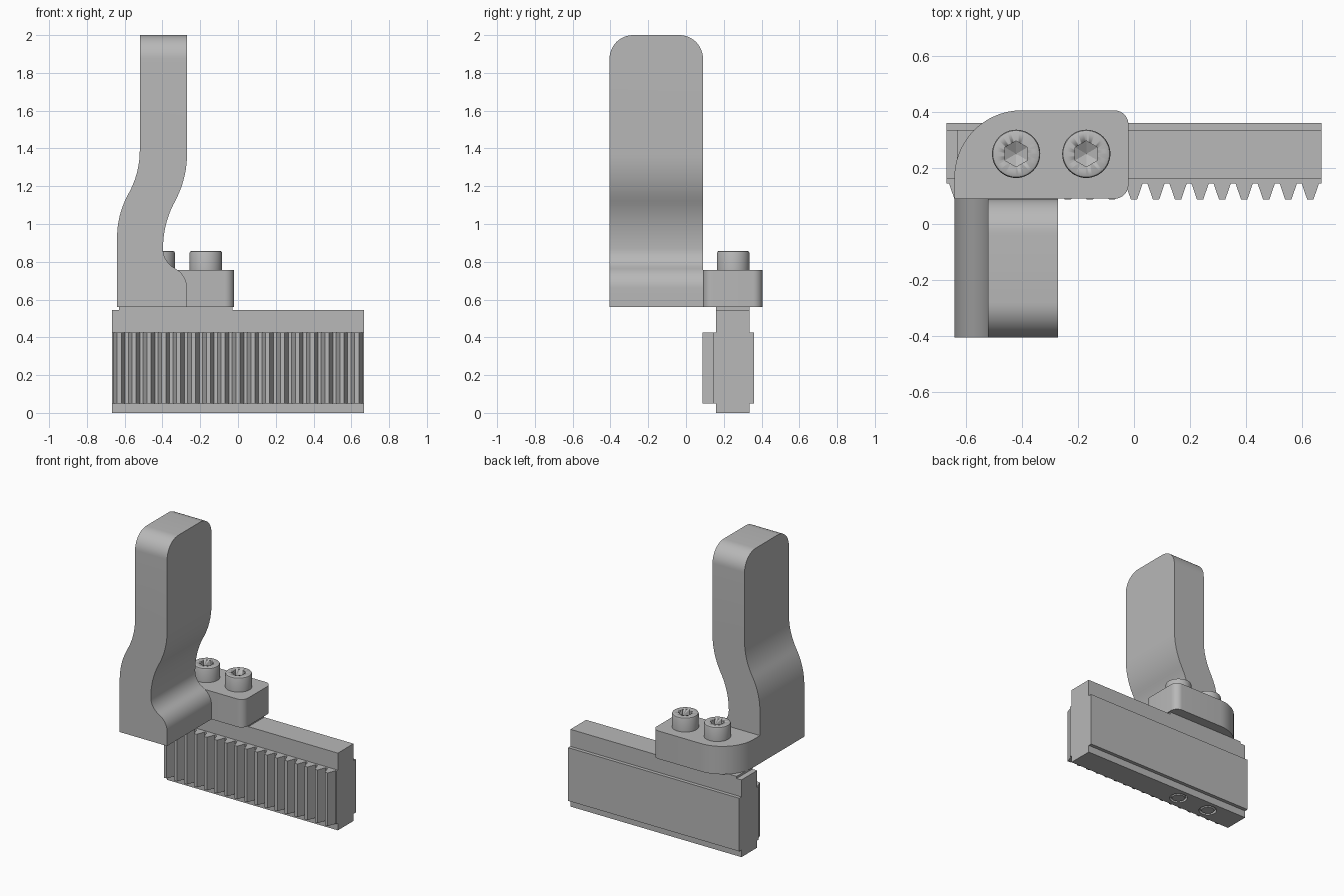
import bpy, bmesh, math
from mathutils import Vector

cube = bpy.data.objects.get("Cube")
if cube:
    bpy.data.objects.remove(cube, do_unlink=True)

steel = bpy.data.materials.new("grey_steel")
steel.use_nodes = True
GREY = (0.48, 0.48, 0.48, 1)
steel.diffuse_color = GREY
steel.node_tree.nodes["Principled BSDF"].inputs["Base Color"].default_value = GREY


def finish(name, bm, smooth=True):
    bmesh.ops.recalc_face_normals(bm, faces=bm.faces)
    mesh = bpy.data.meshes.new(name)
    bm.to_mesh(mesh)
    bm.free()
    mesh.materials.append(steel)
    ob = bpy.data.objects.new(name, mesh)
    bpy.context.collection.objects.link(ob)
    bpy.ops.object.select_all(action='DESELECT')
    ob.select_set(True)
    bpy.context.view_layer.objects.active = ob
    if smooth:
        bpy.ops.object.shade_smooth_by_angle(angle=math.radians(30))
    return ob


def prism(points, offset, depth):
    """Extrude a closed 3D outline along a depth vector."""
    bm = bmesh.new()
    face = bm.faces.new([bm.verts.new(Vector(p) + Vector(offset)) for p in points])
    geom = bmesh.ops.extrude_face_region(bm, geom=[face])["geom"]
    verts = [g for g in geom if isinstance(g, bmesh.types.BMVert)]
    bmesh.ops.translate(bm, verts=verts, vec=depth)
    return bm


def box(name, x, y, z):
    outline = [(x[0], y[0], 0), (x[1], y[0], 0), (x[1], y[1], 0), (x[0], y[1], 0)]
    return finish(name, prism(outline, (0, 0, z[0]), (0, 0, z[1] - z[0])), False)


def lathe(name, profile, x, y, sides=48):
    """Revolve a radius/height profile about a vertical axis, closing both ends."""
    bm = bmesh.new()
    rings = []
    for r, z in profile:
        if r == 0:
            rings.append([bm.verts.new((x, y, z))] * sides)
        else:
            turn = [math.pi / 2 + math.tau * i / sides for i in range(sides)]
            rings.append([bm.verts.new((x + r * math.cos(a), y + r * math.sin(a), z)) for a in turn])
    for low, high in zip(rings, rings[1:]):
        for i in range(sides):
            j = (i + 1) % sides
            bm.faces.new(list(dict.fromkeys((low[i], low[j], high[j], high[i]))))
    return finish(name, bm)


def cut(ob, cutter):
    cutter.hide_render = True
    mod = ob.modifiers.new("cut", 'BOOLEAN')
    mod.operation = 'DIFFERENCE'
    mod.solver = 'EXACT'
    mod.object = cutter
    bpy.ops.object.select_all(action='DESELECT')
    bpy.context.view_layer.objects.active = ob
    ob.select_set(True)
    # Keep the cut ahead of any smoothing modifier
    bpy.ops.object.modifier_move_to_index(modifier=mod.name, index=0)
    bpy.ops.object.modifier_apply(modifier=mod.name)
    bpy.data.objects.remove(cutter, do_unlink=True)


def arc(cx, cy, r, start, end, steps=10):
    angles = [math.radians(start + (end - start) * i / steps) for i in range(steps + 1)]
    return [(cx + r * math.cos(a), cy + r * math.sin(a), 0) for a in angles]


def s_curve(x0, z0, x1, z1, steps=12):
    """Two equal tangent arcs joining two vertical lines."""
    dx, dz = x1 - x0, z1 - z0
    r = (dx * dx + dz * dz) / (4 * abs(dx))
    side = math.copysign(1, dx)
    pts = []
    for i in range(2 * steps + 1):
        h = dz * i / (2 * steps)
        near = min(abs(h), abs(dz - h))
        bulge = side * (r - math.sqrt(r * r - near * near))
        pts.append((x0 + bulge if i <= steps else x1 - bulge, 0, z0 + h))
    return pts


# Toothed rack: a wide toothed middle between two narrower rails
PITCH = math.pi * 0.025
HALF = PITCH * 8.5
ROOT, TIP, BACK = 0.145, 0.087, 0.36
outline = [(-HALF, BACK, 0), (-HALF, ROOT, 0)]
for k in range(-8, 9):
    c = k * PITCH
    outline += [(c - 0.031, ROOT, 0), (c - 0.011, TIP, 0), (c + 0.011, TIP, 0), (c + 0.031, ROOT, 0)]
outline += [(HALF, ROOT, 0), (HALF, BACK, 0)]
finish("rack_teeth", prism(outline, (0, 0, 0.05), (0, 0, 0.375)), False)
RAIL_Y = (0.16, 0.335)
box("rack_top_rail", (-HALF, HALF), RAIL_Y, (0.425, 0.545))
bottom_rail = box("rack_bottom_rail", (-HALF, HALF), RAIL_Y, (0, 0.05))
box("clamp_pad", (-0.63, -0.03), RAIL_Y, (0.545, 0.56))

# Clamp block with one large and two small rounded corners
outline = [(-0.64, 0.09, 0)]
outline += arc(-0.07, 0.14, 0.05, -90, 0)
outline += arc(-0.07, 0.355, 0.05, 0, 90)
outline += arc(-0.4, 0.165, 0.24, 90, 180, 24)
finish("clamp_block", prism(outline, (0, 0, 0.56), (0, 0, 0.197)))

# Offset handle with rounded top corners
outline = [(-0.64, 0, 0.56)]
outline += s_curve(-0.64, 0.93, -0.52, 1.39)
outline += [(-0.52, 0, 2), (-0.27, 0, 2)]
outline += s_curve(-0.27, 1.37, -0.397, 0.87)
outline += s_curve(-0.397, 0.87, -0.27, 0.66)[1:]
outline += [(-0.27, 0, 0.56)]
bm = prism(outline, (0, -0.405, 0), (0, 0.495, 0))
top_edges = [e for e in bm.edges
             if all(v.co.z > 1.99 for v in e.verts)
             and abs(e.verts[0].co.y - e.verts[1].co.y) < 0.01]
bmesh.ops.bevel(bm, geom=top_edges, offset=0.125, segments=12, profile=0.5, affect='EDGES')
finish("handle", bm)

# Socket head screws, with their ends showing in the bottom rail
for side, x in (("right", -0.42), ("left", -0.17)):
    y, top = 0.25, 0.857
    head = lathe(side + "_screw_head",
                 [(0, 0.755), (0.086, 0.755), (0.086, top - 0.01), (0.083, top - 0.003),
                  (0.077, top), (0, top)], x, y)
    socket = lathe("socket_cutter",
                   [(0, top - 0.075), (0.046, top - 0.05), (0.046, top + 0.05), (0, top + 0.05)],
                   x, y, 6)
    cut(head, socket)
    hole = lathe("hole_cutter", [(0, -0.02), (0.058, -0.02), (0.058, 0.07), (0, 0.07)], x, y)
    cut(bottom_rail, hole)
    lathe(side + "_screw_end", [(0, 0), (0.042, 0), (0.05, 0.01), (0.05, 0.05), (0, 0.05)], x, y)
